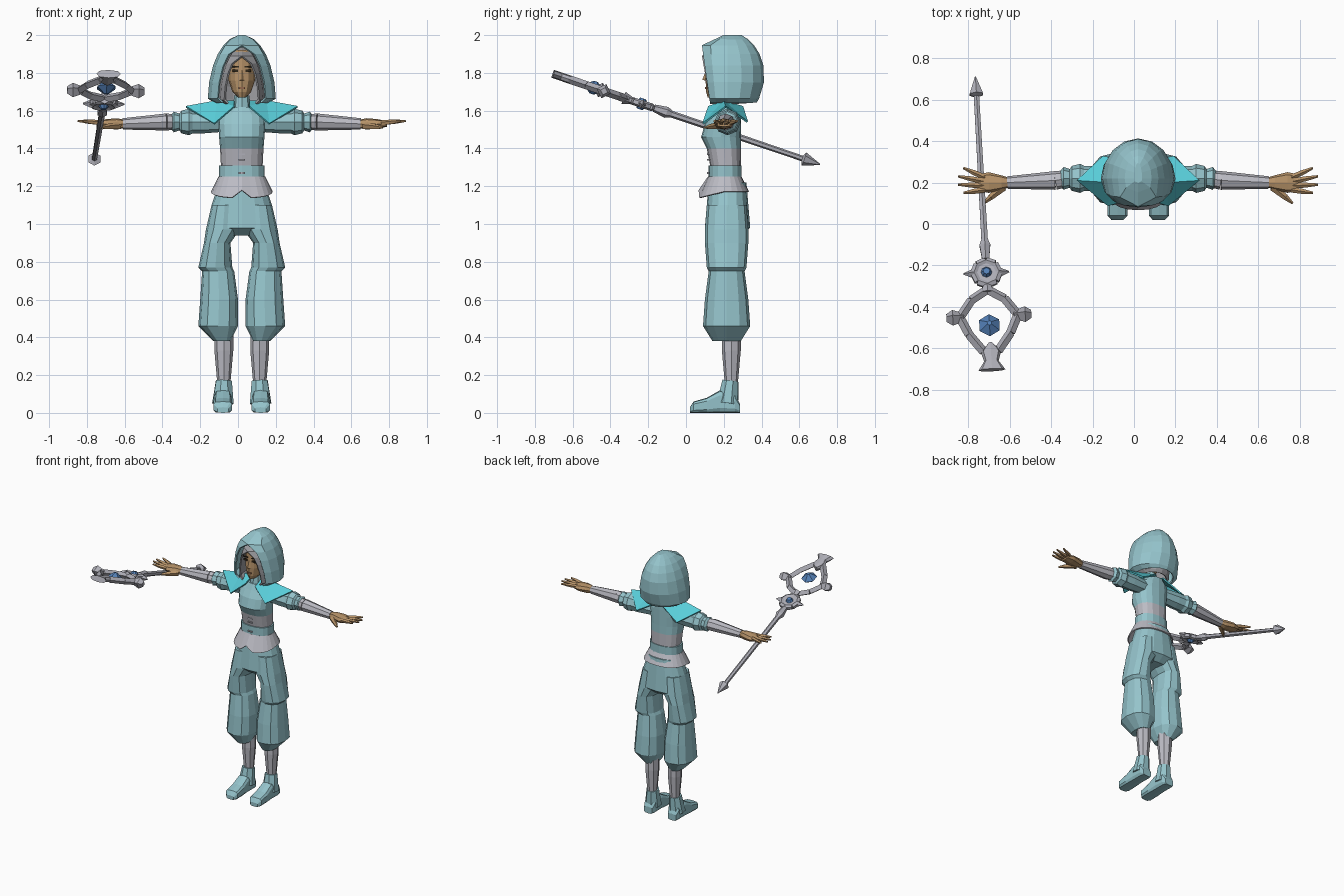
import bpy, bmesh
from math import sin, cos, pi, sqrt, copysign
from mathutils import Vector, Matrix

cube = bpy.data.objects.get("Cube")
if cube:
    bpy.data.objects.remove(cube)


def material(name, *rgb):
    mat = bpy.data.materials.new(name)
    mat.use_nodes = True
    mat.diffuse_color = (*rgb, 1)
    mat.node_tree.nodes["Principled BSDF"].inputs["Base Color"].default_value = (*rgb, 1)
    return mat


teal = material("pale teal cloth", .3, .55, .6)
cyan = material("bright cyan cloth", .1, .62, .7)
grey = material("light grey cloth", .5, .5, .55)
skin = material("tan skin", .47, .29, .14)
hair_grey = material("grey hair", .34, .34, .36)
metal = material("staff metal", .43, .43, .48)
blue = material("blue gem", .09, .22, .48)
dark = material("dark brown", .03, .02, .01)
lip = material("lip brown", .28, .13, .07)

BODY = Matrix.Translation((.02, 0, 0))


def finish(bm, name, materials, mirror=False, thickness=0, rule=None, place=BODY):
    """Turn a bmesh into an object, optionally mirrored and thickened."""
    bmesh.ops.recalc_face_normals(bm, faces=bm.faces)
    if rule:
        for face in bm.faces:
            face.material_index = rule(face.calc_center_median())
    mesh = bpy.data.meshes.new(name)
    bm.to_mesh(mesh)
    bm.free()
    for mat in materials:
        mesh.materials.append(mat)
    ob = bpy.data.objects.new(name, mesh)
    bpy.context.collection.objects.link(ob)
    ob.matrix_world = place
    if mirror:
        ob.modifiers.new("mirror", 'MIRROR')
    if thickness:
        solidify = ob.modifiers.new("thickness", 'SOLIDIFY')
        solidify.thickness, solidify.offset = thickness, 0


def loft(bm, axis, rings, sides=10, power=.85, caps=True):
    """Skin rounded rings (position, a_min, a_max, b_min, b_max) along an axis."""
    loops = []
    for position, a_min, a_max, b_min, b_max in rings:
        loop = []
        for i in range(sides):
            angle = 2 * pi * i / sides - pi / 2
            c, s = (copysign(abs(w) ** power, w) for w in (cos(angle), sin(angle)))
            point = [(a_min + a_max + c * (a_max - a_min)) / 2,
                     (b_min + b_max + s * (b_max - b_min)) / 2]
            point.insert(axis, position)
            loop.append(bm.verts.new(point))
        loops.append(loop)
    for low, high in zip(loops, loops[1:]):
        for i in range(sides):
            j = (i + 1) % sides
            bm.faces.new((low[i], low[j], high[j], high[i]))
    if caps:
        bm.faces.new(loops[0])
        bm.faces.new(loops[-1])
    return loops


def turned(bm, axis, a, b, profile, sides=8):
    """Round part about the line (a, b), from (position, radius) pairs."""
    loft(bm, axis, [(t, a - r, a + r, b - r, b + r) for t, r in profile], sides, power=1)


def bar(bm, start, end, start_radius, end_radius, sides=6):
    start, end = Vector(start), Vector(end)
    span = end - start
    place = Matrix.Translation((start + end) / 2) @ span.to_track_quat('Z', 'Y').to_matrix().to_4x4()
    bmesh.ops.create_cone(bm, cap_ends=True, segments=sides, radius1=start_radius,
                          radius2=end_radius, depth=span.length, matrix=place)


def plate(bm, centre, size):
    bmesh.ops.create_cube(bm, matrix=Matrix.Translation(centre) @ Matrix.Diagonal((*size, 1)))


# Torso: grey corset below, teal top and collar above
bm = bmesh.new()
profile = [(1.2, .12, .12), (1.3, .11, .13), (1.4, .115, .11), (1.46, .12, .08),
           (1.53, .125, .1), (1.58, .12, .13), (1.62, .07, .15)]
loft(bm, 2, [(z, -half, half, front, .29) for z, half, front in profile], sides=16)
turned(bm, 2, 0, .2, [(1.6, .05), (1.68, .04)])
finish(bm, "torso", [grey, teal], rule=lambda centre: int(centre.z > 1.4))

# Belt and corset clasps
bm = bmesh.new()
loft(bm, 2, [(z, -.12, .12, .12, .295) for z in (1.24, 1.31)], sides=16)
finish(bm, "belt", [teal])
bm = bmesh.new()
for z in (1.27, 1.34, 1.37):
    plate(bm, (0, .117, z), (.035, .009, .008))
finish(bm, "corset_clasps", [metal])

# Flared jacket hem, longer in front with a centre notch
bm = bmesh.new()
waist, hem = loft(bm, 2, [(1.25, -.12, .12, .12, .29), (1.17, -.16, .16, .07, .33)],
                  sides=24, caps=False)
for vert in hem:
    vert.co.z -= max(0, .2 - vert.co.y) / 4
hem[0].co.z += .04
finish(bm, "jacket_hem", [grey], thickness=.008)

# Baggy trousers with a pocket ledge at the thigh
bm = bmesh.new()
profile = [(1.22, .12, .12), (1.1, .16, .11), (.98, .185, .1), (.94, .13, .15)]
loft(bm, 2, [(z, -half, half, front, .44 - front) for z, half, front in profile], sides=16)
finish(bm, "hips", [teal])
bm = bmesh.new()
profile = [(1.1, .02, .16, .11), (.97, .01, .19, .1), (.9, .06, .2, .1), (.77, .05, .23, .11),
           (.75, .04, .21, .12), (.6, .02, .22, .1), (.46, .02, .23, .09), (.38, .06, .15, .14)]
loft(bm, 2, [(z, inner, outer, front, .43 - front) for z, inner, outer, front in profile], sides=12)
finish(bm, "trouser_legs", [teal], mirror=True)

# Lower legs and boots
bm = bmesh.new()
turned(bm, 2, .095, .24, [(.45, .05), (.33, .05), (.16, .035)])
finish(bm, "shins", [grey], mirror=True)
bm = bmesh.new()
bar(bm, (.095, .235, .17), (.1, .22, .05), .045, .06, 8)
profile = [(.285, .035, .05), (.26, .045, .1), (.18, .045, .12), (.11, .05, .08),
           (.04, .05, .06), (.02, .03, .03)]
loft(bm, 1, [(y, .1 - half, .1 + half, 0, height) for y, half, height in profile], power=.5)
finish(bm, "boots", [teal], mirror=True)

# Puffed sleeves and forearm guards
bm = bmesh.new()
turned(bm, 0, .22, 1.54, [(.07, .05), (.2, .06), (.26, .06), (.28, .07), (.32, .06),
                          (.33, .045), (.36, .055), (.38, .03)])
finish(bm, "sleeves", [teal], mirror=True)
bm = bmesh.new()
bar(bm, (.34, .22, 1.54), (.4, .21, 1.54), .04, .045, 8)
bar(bm, (.4, .21, 1.54), (.63, .2, 1.53), .045, .03, 8)
finish(bm, "forearms", [grey], mirror=True)

# Hands with four fanned fingers and a thumb
bm = bmesh.new()
profile = [(.61, .02, .02), (.66, .035, .03), (.72, .05, .025), (.77, .04, .015)]
loft(bm, 0, [(x, .2 - wide, .2 + wide, 1.53 - deep, 1.53 + deep) for x, wide, deep in profile], 8)
for i in range(4):
    base = Vector((.74, .165 + .02 * i, 1.535))
    tip = Vector((.88 - .025 * abs(i - 1.5), .15 + .04 * i, 1.545))
    knuckle = (base + tip) / 2
    bar(bm, base, knuckle, .014, .013, 5)
    bar(bm, knuckle, tip, .013, .006, 5)
bar(bm, (.65, .18, 1.52), (.71, .13, 1.515), .022, .015, 5)
bar(bm, (.71, .13, 1.515), (.745, .1, 1.51), .015, .006, 5)
finish(bm, "hands", [skin], mirror=True)

# Pointed shoulder mantle: facets around a raised ridge point
bm = bmesh.new()
ridge = bm.verts.new((.13, .2, 1.65))
edge = [bm.verts.new(p) for p in ((.04, .12, 1.62), (.145, .09, 1.53), (.295, .21, 1.62),
                                  (.17, .325, 1.54), (.03, .3, 1.62), (.04, .2, 1.65))]
for a, b in zip(edge, edge[1:] + edge[:1]):
    bm.faces.new((ridge, a, b))
finish(bm, "shoulder_mantle", [cyan], mirror=True, thickness=.01)

# Head and face
bm = bmesh.new()
profile = [(1.67, .02, .115), (1.7, .05, .106), (1.76, .07, .104), (1.88, .07, .11), (1.92, .04, .15)]
loft(bm, 2, [(z, -half, half, front, .2 + half) for z, half, front in profile], 12, power=1)
bar(bm, (0, .112, 1.815), (0, .1, 1.76), .006, .014, 4)
finish(bm, "head", [skin])
bm = bmesh.new()
plate(bm, (.034, .113, 1.812), (.03, .009, .014))
plate(bm, (.036, .113, 1.833), (.042, .009, .007))
finish(bm, "eyes_and_brows", [dark], mirror=True)
bm = bmesh.new()
plate(bm, (0, .106, 1.72), (.034, .009, .01))
finish(bm, "lips", [lip])


def cowl(name, mat, bottom, height, width, depth, opening):
    """Egg-shaped shell whose front opening closes below the crown."""
    bm = bmesh.new()
    middle, closing, rows = .22, .85, []
    for t in (0, .06, .3, .55, .72, closing, .94, 1):
        tuck = 1 if t else .8
        half = tuck * width * sqrt(1.01 - t * t)
        gap = tuck * opening * sqrt(max(0, 1 - (t / closing) ** 2))
        back = depth * sqrt(1 - ((t - .4) / .65) ** 2)
        front = .13 - t / 20 + max(0, t - closing) * .8
        points = [(gap, front), (max(gap, half * .9), front + (middle - front) / 3)]
        points += [(half * cos(pi * i / 8), middle + back * sin(pi * i / 8)) for i in range(4)]
        points.append((0, middle + back))
        rows.append([bm.verts.new((x, y, bottom + height * t)) for x, y in points])
    for low, high in zip(rows, rows[1:]):
        for i in range(len(low) - 1):
            bm.faces.new((low[i], low[i + 1], high[i + 1], high[i]))
    bm.faces.new(rows[-1])
    finish(bm, name, [mat], mirror=True, thickness=.01)


cowl("hood", teal, bottom=1.645, height=.35, width=.175, depth=.19, opening=.125)
cowl("hair", hair_grey, bottom=1.64, height=.29, width=.12, depth=.12, opening=.09)

# Staff, modelled along its own y axis from the pointed foot to the head
foot, crown = Vector((-.765, .71, 1.315)), Vector((-.685, -.705, 1.795))
along = (crown - foot).normalized()
side = (Vector((1, 0, 0)) - along * along.x).normalized()
STAFF = Matrix((side, along, side.cross(along))).transposed().to_4x4()
STAFF.translation = foot
hub = Vector((0, 1, 0))
lift = Vector((0, 0, .012))

# Shaft, ring and flared finial
bm = bmesh.new()
turned(bm, 1, 0, 0, [(0, .003), (.09, .037), (.1, .015), (.83, .018), (.86, .03), (.93, .02)], 6)
turned(bm, 1, 0, 0, [(1.06, .02), (1.1, .034)], 6)
rim = [hub + Vector((cos(pi * i / 4), sin(pi * i / 4), 0)) * .06 for i in range(8)]
for a, b in zip(rim, rim[1:] + rim[:1]):
    bar(bm, a, b, .02, .02)
bar(bm, hub - lift, hub + lift, .055, .055, 8)
profile = [(1.36, .01), (1.4, .05), (1.45, .035), (1.495, .065)]
loft(bm, 1, [(y, -half, half, -.022, .022) for y, half in profile], 8)
finish(bm, "staff_shaft", [metal], place=STAFF)

# Kite-shaped head frame with flared corner caps
bm = bmesh.new()
bar(bm, (.06, 1, 0), (.11, 1, 0), .026, .004, 4)
path = [(0, 1.085, 0), (.08, 1.135, 0), (.14, 1.22, 0), (.1, 1.31, 0), (.035, 1.4, 0)]
for a, b in zip(path, path[1:]):
    bar(bm, a, b, .022, .022, 4)
turned(bm, 0, 1.22, 0, [(.12, .02), (.175, .04), (.205, .02)], 4)
finish(bm, "staff_head_frame", [metal], mirror=True, place=STAFF)

# Faceted gems
bm = bmesh.new()
for way in (-1, 1):
    bar(bm, (0, 1.267, 0), (0, 1.267, way * .035), .056, .012)
    bar(bm, hub, hub + lift * way * 2.5, .034, .016, 8)
finish(bm, "staff_gems", [blue], place=STAFF)
